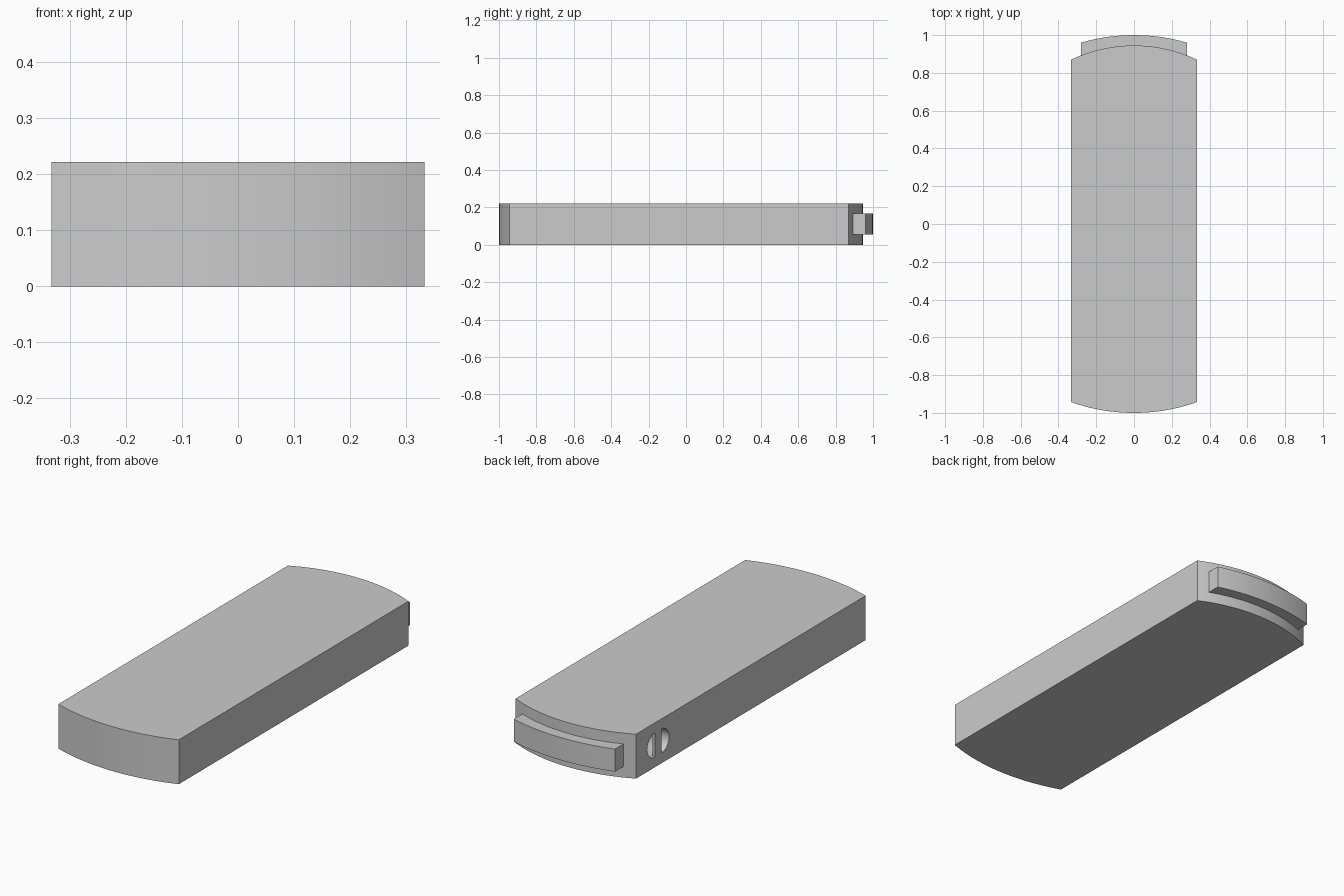
import bpy, bmesh
from math import sin, cos, asin, sqrt, pi
from mathutils import Vector

if "Cube" in bpy.data.objects:
    bpy.data.objects.remove(bpy.data.objects["Cube"])

W, H = 0.333, 0.222          # body half width and height
BACK_R, BACK_Y = 0.775, 0.945  # back face arc radius and crown


def arc(half, radius, crown, sign=1, n=32):
    """Arc points from +x to -x, crowned at y = crown."""
    a = asin(half / radius)
    cy = crown - sign * radius
    return [(radius * sin(a - 2 * a * i / n),
             cy + sign * radius * cos(a - 2 * a * i / n)) for i in range(n + 1)]


def finish(name, bm):
    bmesh.ops.recalc_face_normals(bm, faces=bm.faces[:])
    me = bpy.data.meshes.new(name)
    bm.to_mesh(me)
    bm.free()
    ob = bpy.data.objects.new(name, me)
    bpy.context.collection.objects.link(ob)
    return ob


def prism(name, outline, z0, z1):
    bm = bmesh.new()
    face = bm.faces.new([bm.verts.new((x, y, z0)) for x, y in outline])
    ext = bmesh.ops.extrude_face_region(bm, geom=[face])
    verts = [g for g in ext["geom"] if isinstance(g, bmesh.types.BMVert)]
    bmesh.ops.translate(bm, verts=verts, vec=(0, 0, z1 - z0))
    return finish(name, bm)


# Body with convex ends
front = arc(W, 1.0, -1.0, -1)
body = prism("body", arc(W, BACK_R, BACK_Y) + front[::-1], 0, H)

# Curved connector tongue on the back end
inner = arc(0.28, BACK_R, BACK_Y - 0.003)
tongue = prism("connector_tongue", arc(0.28, 1.0, 1.0) + inner[::-1], 0.055, 0.168)

# Strap hole: D-shaped tunnel curving around a post, on the left side
bm = bmesh.new()
centre = Vector((-W, 0.696, H / 2))
n = 16
ring = [bm.verts.new(centre + Vector((0, 0.025 + 0.061 * cos(t), 0.061 * sin(t))))
        for t in [-pi / 2 + pi * i / n for i in range(n + 1)]]
edges = [bm.edges.new((ring[i], ring[(i + 1) % len(ring)])) for i in range(len(ring))]
bmesh.ops.spin(bm, geom=ring + edges, cent=centre, axis=(0, 0, 1),
               angle=2 * pi, steps=48, use_duplicate=False)
bmesh.ops.remove_doubles(bm, verts=bm.verts[:], dist=1e-5)
cutter = finish("strap_hole_cutter", bm)
cutter.hide_render = True
cutter.hide_set(True)

mod = body.modifiers.new("strap_hole", "BOOLEAN")
mod.operation = "DIFFERENCE"
mod.solver = "EXACT"
mod.object = cutter

# Smooth the curved walls, keep the edges crisp
for ob in (body, tongue):
    bpy.ops.object.select_all(action="DESELECT")
    bpy.context.view_layer.objects.active = ob
    ob.select_set(True)
    if ob.modifiers:
        bpy.ops.object.modifier_apply(modifier="strap_hole")
    bpy.ops.object.shade_smooth_by_angle(angle=0.5)

bpy.data.objects.remove(cutter, do_unlink=True)
